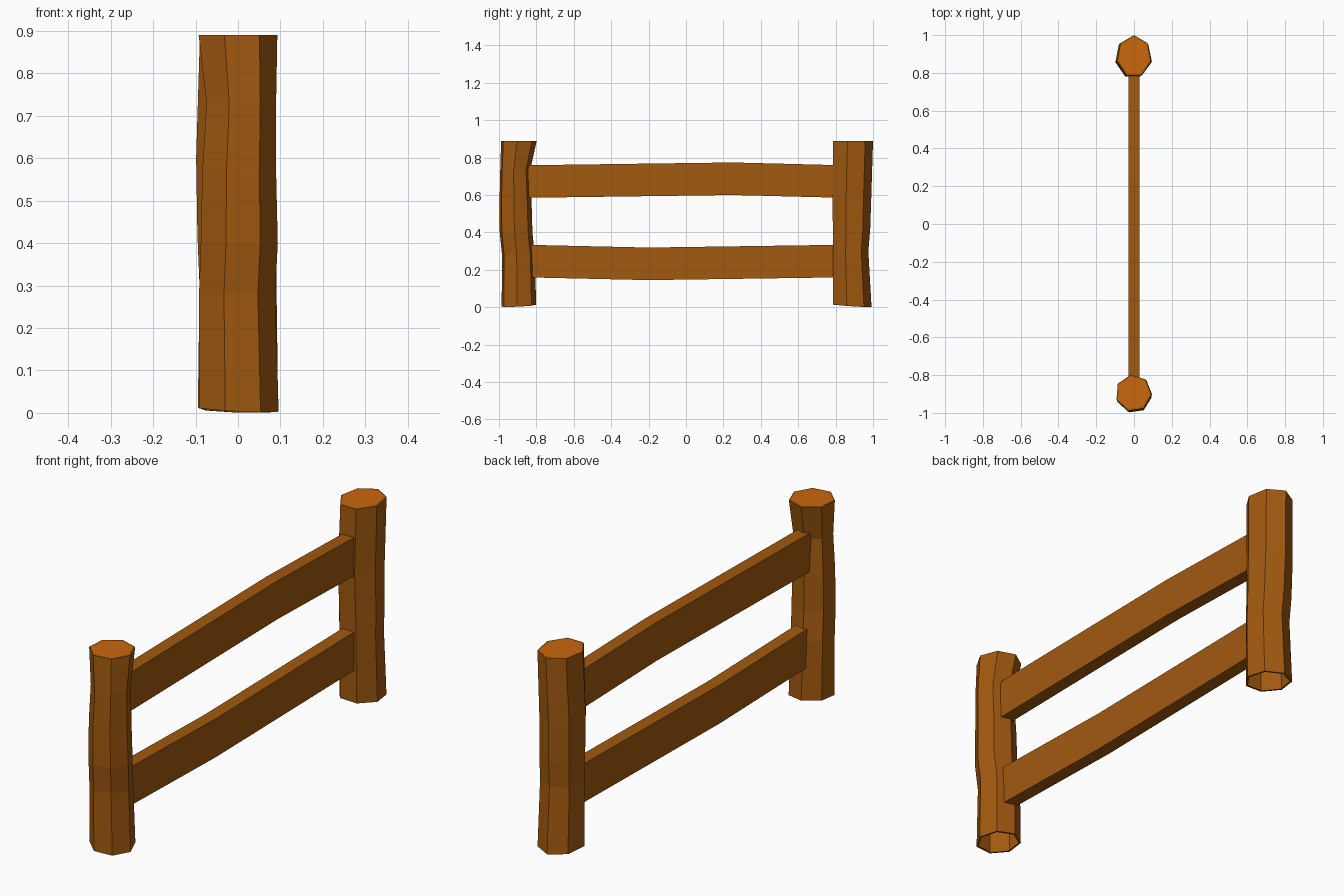
import bpy
import bmesh
from math import sin, cos, radians

cube = bpy.data.objects.get("Cube")
if cube:
    bpy.data.objects.remove(cube, do_unlink=True)


def make_material(name, rgb):
    mat = bpy.data.materials.new(name)
    mat.use_nodes = True
    mat.diffuse_color = (*rgb, 1)
    mat.node_tree.nodes["Principled BSDF"].inputs["Base Color"].default_value = (*rgb, 1)
    return mat


bark = make_material("brown wood", (0.36, 0.10, 0.005))
cut_wood = make_material("orange cut wood", (0.59, 0.135, 0.004))


def finish(bm, name):
    mesh = bpy.data.meshes.new(name)
    bm.to_mesh(mesh)
    bm.free()
    mesh.materials.append(bark)
    mesh.materials.append(cut_wood)
    obj = bpy.data.objects.new(name, mesh)
    bpy.context.collection.objects.link(obj)
    return obj


SIDES = 7
RIM = 0.91


def bridge(bm, lower, upper):
    for i in range(SIDES):
        j = (i + 1) % SIDES
        bm.faces.new((lower[i], lower[j], upper[j], upper[i]))


def make_post(name, turn, rings, tilt_x, tilt_y):
    """Rough log; each ring is height, centre x, centre y, radius x, radius y."""
    bm = bmesh.new()

    def ring(z, cx, cy, rx, ry, scale=1.0):
        verts = []
        for i in range(SIDES):
            a = radians(turn + 360 * i / SIDES)
            x, y = rx * cos(a) * scale, ry * sin(a) * scale
            # the foot is sawn unevenly
            lift = 0.008 + tilt_x * x + tilt_y * y if z == 0 else 0
            verts.append(bm.verts.new((cx + x, cy + y, z + max(lift, 0))))
        return verts

    loops = [ring(*r) for r in rings]
    for low, high in zip(loops, loops[1:]):
        bridge(bm, low, high)
    # sawn top with a bark rim
    inner = ring(*rings[-1], RIM)
    bridge(bm, loops[-1], inner)
    bm.faces.new(inner).material_index = 1
    # thin rim around the hollow foot
    bridge(bm, ring(*rings[0], RIM), loops[0])
    bmesh.ops.remove_doubles(bm, verts=bm.verts, dist=0.0001)
    return finish(bm, name)


make_post("front_post", 252.5, [
    (0, -0.001, -0.895, 0.097, 0.095),
    (0.28, -0.005, -0.898, 0.093, 0.09),
    (0.40, 0, -0.91, 0.094, 0.09),
    (0.57, 0, -0.913, 0.09, 0.088),
    (0.73, 0.005, -0.915, 0.085, 0.082),
    (0.89, -0.003, -0.895, 0.096, 0.098)], -0.05, 0.05)

make_post("back_post", 90, [
    (0, 0, 0.884, 0.097, 0.108),
    (0.30, 0, 0.875, 0.093, 0.10),
    (0.42, -0.003, 0.88, 0.095, 0.105),
    (0.60, -0.006, 0.881, 0.095, 0.11),
    (0.89, 0, 0.888, 0.092, 0.112)], -0.03, -0.07)


def make_rail(name, base, bend_y, bend):
    """Plank with one slight kink along its length."""
    bm = bmesh.new()
    half, height = 0.03, 0.174
    sections = []
    for y, z in ((-0.86, base), (bend_y, base + bend), (0.84, base)):
        sections.append([bm.verts.new((x, y, z + h)) for x, h in
                         ((-half, 0), (half, 0), (half, height), (-half, height))])
    for a, b in zip(sections, sections[1:]):
        for i in range(4):
            j = (i + 1) % 4
            bm.faces.new((a[i], a[j], b[j], b[i]))
    bm.faces.new(sections[0])
    bm.faces.new(sections[-1])
    bmesh.ops.recalc_face_normals(bm, faces=bm.faces)
    return finish(bm, name)


make_rail("upper_rail", 0.585, 0.25, 0.015)
make_rail("lower_rail", 0.16, -0.2, -0.015)
